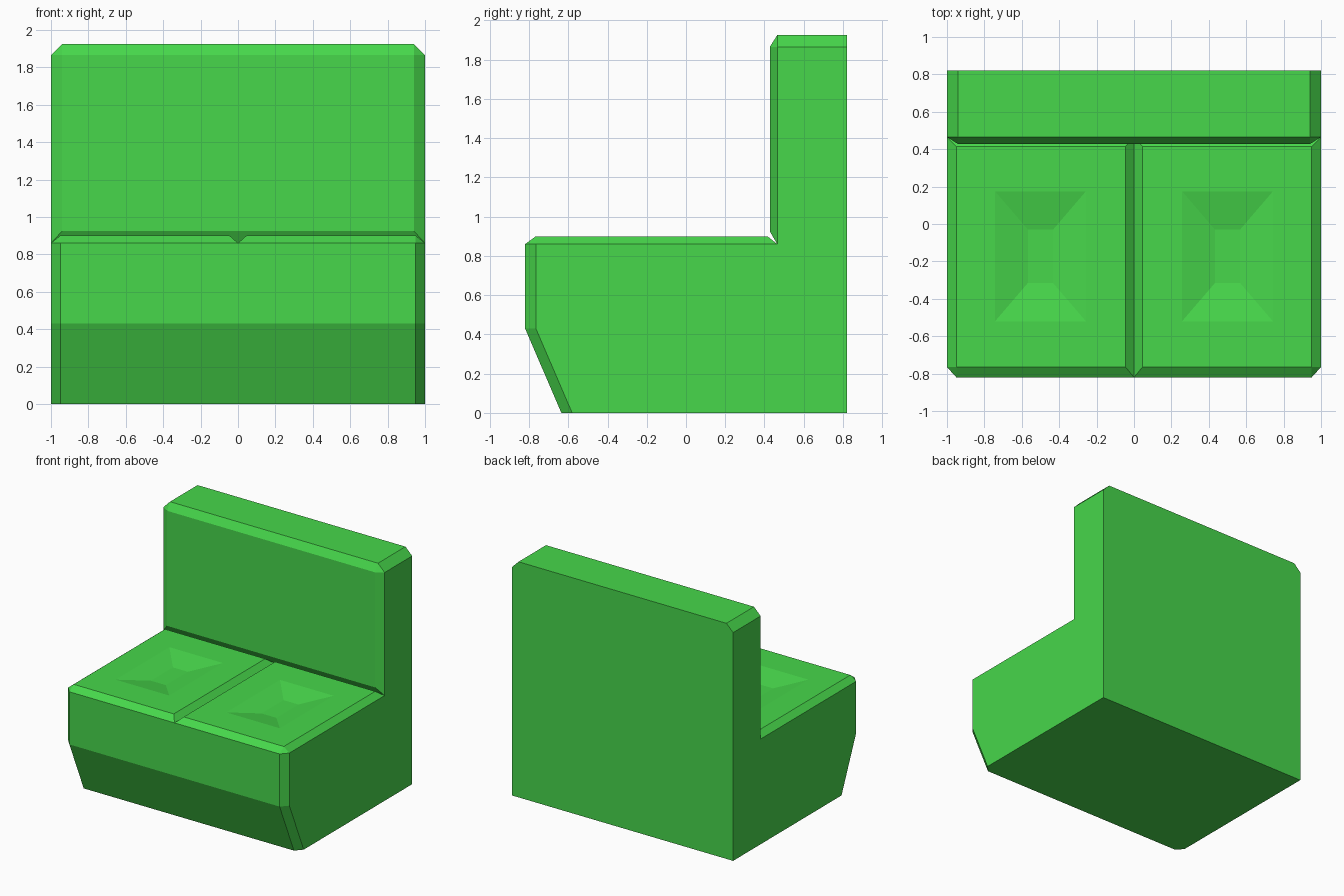
import bpy
import bmesh
from mathutils import Vector

cube = bpy.data.objects.get("Cube")
if cube:
    bpy.data.objects.remove(cube, do_unlink=True)

green = bpy.data.materials.new("Bright green")
green.use_nodes = True
colour = (0.063, 0.68, 0.07, 1.0)
green.diffuse_color = colour
green.node_tree.nodes["Principled BSDF"].inputs["Base Color"].default_value = colour

# Shared measurements
BACK, FRONT, JOIN = 0.82, -0.82, 0.465
SEAT_Z, TOP_Z = 0.86, 1.925
CUT = 0.055


def loft(bm, rings, cap_start=False, cap_end=False):
    """Bridge closed rings of equal length; repeated points collapse later."""
    loops = [[bm.verts.new(p) for p in ring] for ring in rings]
    for a, b in zip(loops, loops[1:]):
        for i in range(len(a)):
            j = (i + 1) % len(a)
            bm.faces.new((a[i], a[j], b[j], b[i]))
    if cap_start:
        bm.faces.new(loops[0])
    if cap_end:
        bm.faces.new(loops[-1])


def finish(name, bm, is_hidden):
    """Weld, orient, drop the faces buried in the joint, and add the object."""
    bmesh.ops.remove_doubles(bm, verts=bm.verts, dist=0.0005)
    bmesh.ops.recalc_face_normals(bm, faces=bm.faces)
    buried = [f for f in bm.faces if is_hidden(f)]
    bmesh.ops.delete(bm, geom=buried, context="FACES_ONLY")
    mesh = bpy.data.meshes.new(name)
    bm.to_mesh(mesh)
    bm.free()
    mesh.materials.append(green)
    obj = bpy.data.objects.new(name, mesh)
    bpy.context.collection.objects.link(obj)
    return obj


def in_joint(face):
    """Horizontal face between the seat and the backrest."""
    c = face.calc_center_median()
    return abs(face.normal.z) > 0.99 and abs(c.z - SEAT_Z) < 0.001 and c.y > 0.43


# Seat body: bevelled front corners, undercut lower front
def body_ring(front, z):
    half = [(0.95, front), (1, front + CUT), (1, JOIN), (1, BACK)]
    outline = [(0, front)] + half + [(-x, y) for x, y in reversed(half)]
    return [Vector((x, y, z)) for x, y in outline]


seat = bmesh.new()
loft(seat, [body_ring(-0.635, 0), body_ring(FRONT, 0.43), body_ring(FRONT, SEAT_Z)],
     cap_start=True)
seat.faces.new([seat.verts.new((x, y, SEAT_Z)) for x, y in
                [(-1, JOIN), (0, JOIN), (1, JOIN), (1, BACK), (-1, BACK)]])


# Two cushions with sloped rims and sunken centres
def cushion_ring(x0, x1, y0, y1, z, side):
    outline = [(x0, y0), (x1, y0), (x1, y0), (x1, y1), (x0, y1)]
    return [Vector((side * x, y, z)) for x, y in outline]


for side in (1, -1):
    edge = cushion_ring(0, 1, FRONT, JOIN, SEAT_Z, side)
    edge[1].x = side * 0.95
    edge[2].y = FRONT + CUT
    loft(seat, [
        edge,
        cushion_ring(0.045, 0.95, FRONT + CUT, 0.415, 0.9, side),
        cushion_ring(0.257, 0.743, -0.52, 0.175, 0.9, side),
        cushion_ring(0.433, 0.567, -0.315, -0.03, 0.86, side),
    ])
    seat.faces.new([seat.verts.new((side * x, y, 0.86)) for x, y in
                    [(0.433, -0.315), (0.567, -0.315), (0.567, -0.03), (0.433, -0.03)]])
finish("seat", seat, in_joint)

# Backrest: clipped top corners and a bevelled front panel
INNER, SHOULDER = 0.94, TOP_Z - 0.06
outer = [(-1, SEAT_Z), (1, SEAT_Z), (1, SHOULDER),
         (INNER, TOP_Z), (-INNER, TOP_Z), (-1, SHOULDER)]
panel = [(-INNER, 0.925), (INNER, 0.925), (INNER, SHOULDER),
         (INNER, SHOULDER), (-INNER, SHOULDER), (-INNER, SHOULDER)]
back = bmesh.new()
loft(back, [[Vector((x, y, z)) for x, z in ring]
            for ring, y in ((panel, 0.427), (outer, JOIN), (outer, BACK))],
     cap_start=True, cap_end=True)
finish("backrest", back, in_joint)
